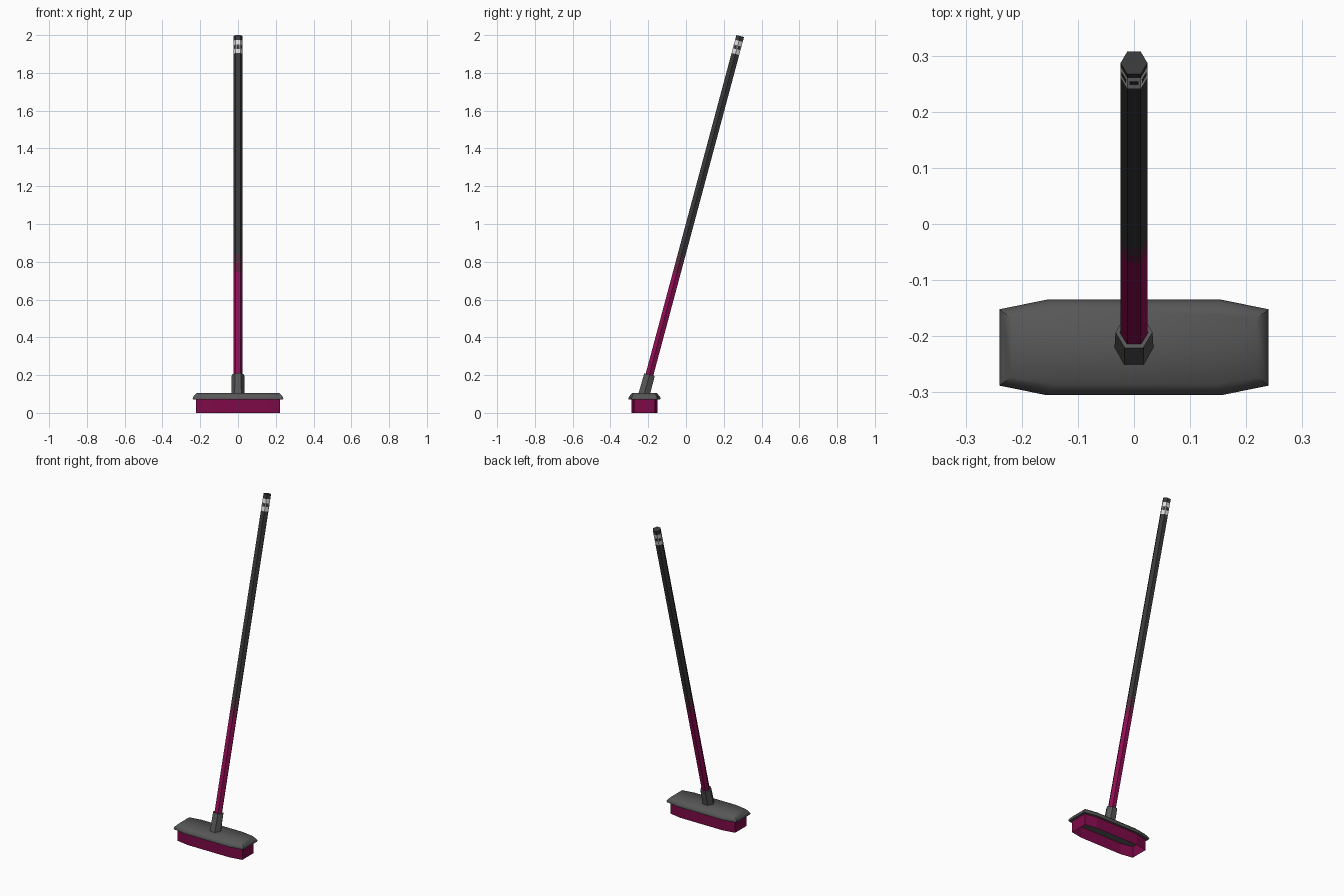
import bpy, bmesh, math
from mathutils import Matrix, Vector

if "Cube" in bpy.data.objects:
    bpy.data.objects.remove(bpy.data.objects["Cube"])


def material(name, r, g, b):
    m = bpy.data.materials.new(name)
    m.diffuse_color = (r, g, b, 1)
    m.use_nodes = True
    m.node_tree.nodes["Principled BSDF"].inputs["Base Color"].default_value = m.diffuse_color
    return m


CHARCOAL = material("charcoal", 0.042, 0.042, 0.043)
GREY = material("mid grey", 0.095, 0.095, 0.095)
MAGENTA = material("magenta", 0.28, 0.004, 0.09)
BLEND_LOW = material("dark plum", 0.14, 0.012, 0.055)
BLEND_HIGH = material("plum grey", 0.075, 0.028, 0.046)
BRISTLE = material("bristle magenta", 0.21, 0.003, 0.065)
WHITE = material("label white", 0.72, 0.72, 0.72)

TILT = math.radians(15)
TOP = Vector((0, 0.287, 1.995))      # centre of the handle's upper end
ROT = Matrix.Rotation(-TILT, 4, 'X')


def along(z):
    """Distance along the tilted handle axis (from its top) at world height z."""
    return (z - TOP.z) / math.cos(TILT)


def loft(name, rings, mats, cap_start=True, cap_end=True, matrix=None):
    """Skin a list of point rings; mats has one material per section."""
    bm = bmesh.new()
    slots = list(dict.fromkeys(mats))
    loops = [[bm.verts.new(p) for p in ring] for ring in rings]
    n = len(loops[0])
    for a, b, m in zip(loops, loops[1:], mats):
        for i in range(n):
            j = (i + 1) % n
            bm.faces.new((a[i], a[j], b[j], b[i])).material_index = slots.index(m)
    if cap_start:
        bm.faces.new(loops[0][::-1]).material_index = slots.index(mats[0])
    if cap_end:
        bm.faces.new(loops[-1]).material_index = slots.index(mats[-1])
    me = bpy.data.meshes.new(name)
    bm.to_mesh(me)
    bm.free()
    for m in slots:
        me.materials.append(m)
    ob = bpy.data.objects.new(name, me)
    bpy.context.collection.objects.link(ob)
    if matrix:
        me.transform(matrix)
    return ob


def hexagon(r, z):
    return [(r * math.cos(k * math.pi / 3), r * math.sin(k * math.pi / 3), z) for k in range(6)]


def head_outline(x, y, z):
    """Elongated octagon with slightly tapered ends."""
    k, e = x * 0.65, y * 0.8
    pts = [(x, -e), (x, e), (k, y), (-k, y), (-x, e), (-x, -e), (-k, -y), (k, -y)]
    return [(px, py - 0.22, z) for px, py in pts]


AXIS = Matrix.Translation(TOP) @ ROT

# Hexagonal handle with coloured lower end, fade and pale label band
heights = [0.15, 0.74, 0.79, 0.84, 1.90, 1.97, TOP.z]
loft("handle", [hexagon(0.024, along(z)) for z in heights],
     [MAGENTA, BLEND_LOW, BLEND_HIGH, CHARCOAL, WHITE, CHARCOAL], matrix=AXIS)

# Small dark bars on each face of the label band
for k in range(6):
    bar = [[(x, y, along(z)) for x, y in
            ((-0.008, 0.0200), (-0.008, 0.0213), (0.008, 0.0213), (0.008, 0.0200))][::-1]
           for z in (1.925, 1.945)]
    loft("label_bar_%d" % (k + 1), bar, [CHARCOAL],
         matrix=AXIS @ Matrix.Rotation(k * math.pi / 3, 4, 'Z'))

# Socket joining the handle and the head
loft("socket", [hexagon(r, along(z)) for r, z in
                ((0.035, 0.085), (0.033, 0.203), (0.025, 0.203), (0.025, 0.18))],
     [GREY] * 3, matrix=AXIS)

# Head plate with a flared rim
plate = loft("head_plate", [head_outline(*p) for p in
             ((0.238, 0.083, 0.071), (0.240, 0.085, 0.078),
              (0.235, 0.080, 0.088), (0.218, 0.066, 0.105))], [GREY] * 3)

# Hollow bristle skirt, open at the bottom
loft("bristles", [head_outline(0.222, 0.069, 0.0), head_outline(0.222, 0.069, 0.073)],
     [BRISTLE], cap_start=False, cap_end=False)

# Soft shading on the head plate only
bpy.context.view_layer.objects.active = plate
plate.select_set(True)
bpy.ops.object.shade_smooth_by_angle(angle=math.radians(50))
